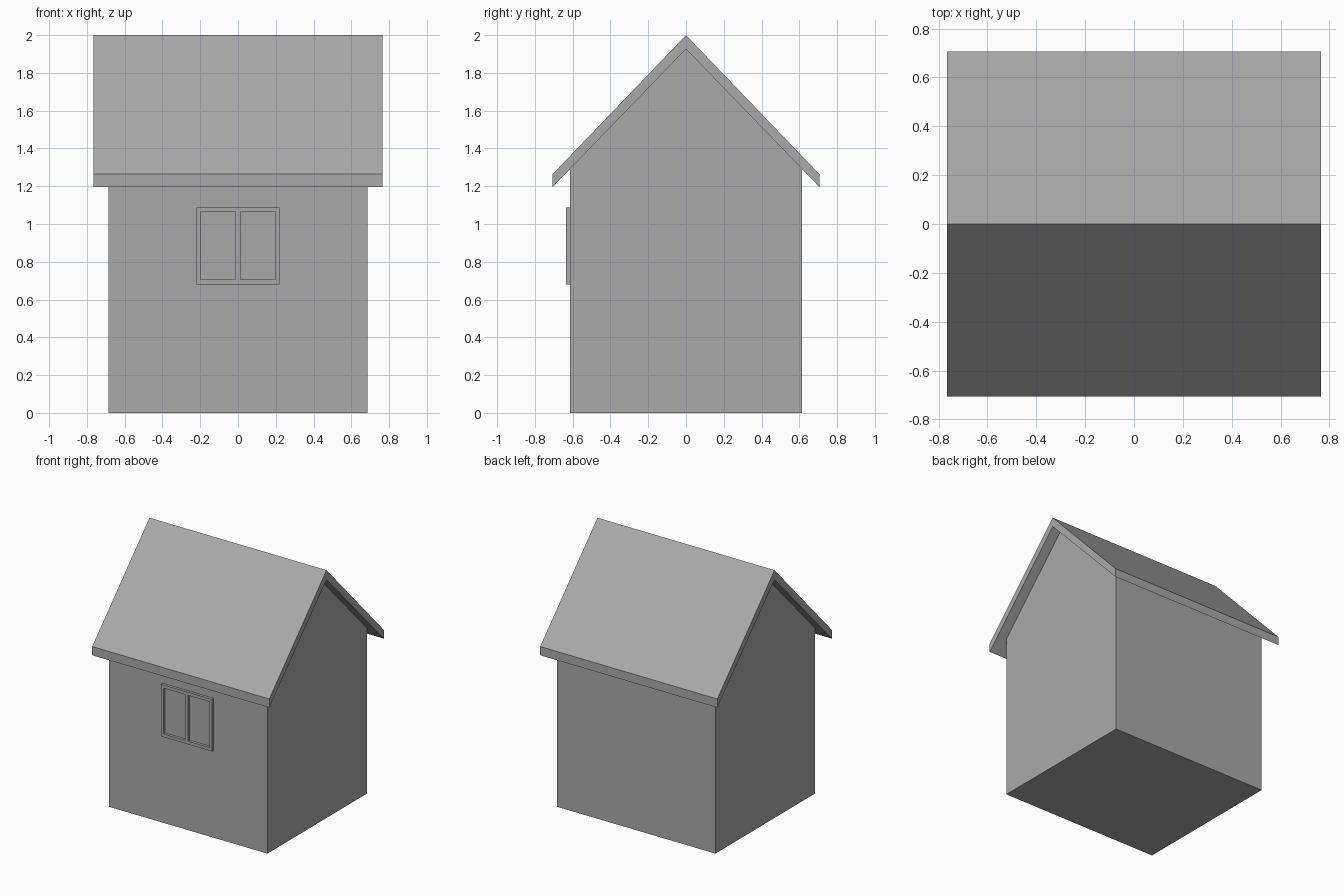
import bpy
import bmesh

cube = bpy.data.objects.get("Cube")
if cube:
    bpy.data.objects.remove(cube, do_unlink=True)

GREY = (0.4, 0.4, 0.4, 1.0)
grey = bpy.data.materials.new("plain grey")
grey.use_nodes = True
grey.diffuse_color = GREY
grey.node_tree.nodes["Principled BSDF"].inputs["Base Color"].default_value = GREY


def finish(name, bm):
    bmesh.ops.recalc_face_normals(bm, faces=bm.faces)
    mesh = bpy.data.meshes.new(name)
    bm.to_mesh(mesh)
    bm.free()
    mesh.materials.append(grey)
    obj = bpy.data.objects.new(name, mesh)
    bpy.context.collection.objects.link(obj)
    return obj


def extrude_along_x(name, profile, half_length):
    """Sweep a closed (y, z) profile from -half_length to +half_length."""
    bm = bmesh.new()
    face = bm.faces.new([bm.verts.new((-half_length, y, z)) for y, z in profile])
    swept = bmesh.ops.extrude_face_region(bm, geom=[face])["geom"]
    verts = [v for v in swept if isinstance(v, bmesh.types.BMVert)]
    bmesh.ops.translate(bm, verts=verts, vec=(2 * half_length, 0, 0))
    return finish(name, bm)


# Main dimensions
WALL_X, WALL_Y = 0.685, 0.615
ROOF_X, EAVE_Y = 0.765, 0.706
RIDGE, RIDGE_UNDER = 2.0, 1.926
EAVE_TOP, EAVE_UNDER = 1.264, 1.196
wall_top = RIDGE_UNDER - WALL_Y * (RIDGE_UNDER - EAVE_UNDER) / EAVE_Y

# Walls with gable ends reaching the underside of the roof
extrude_along_x("house_walls", [
    (-WALL_Y, 0), (WALL_Y, 0), (WALL_Y, wall_top),
    (0, RIDGE_UNDER), (-WALL_Y, wall_top)], WALL_X)

# Gabled roof slab with vertical eave faces
extrude_along_x("gable_roof", [
    (-EAVE_Y, EAVE_UNDER), (0, RIDGE_UNDER), (EAVE_Y, EAVE_UNDER),
    (EAVE_Y, EAVE_TOP), (0, RIDGE), (-EAVE_Y, EAVE_TOP)], ROOF_X)

# Window frame: a grid of cells with the two pane openings left out
xs = [-0.22, -0.198, -0.012, 0.012, 0.198, 0.22]
zs = [0.681, 0.706, 1.063, 1.088]
FRAME_DEPTH = 0.02
bm = bmesh.new()
grid = [[bm.verts.new((x, -WALL_Y, z)) for z in zs] for x in xs]
for i in range(len(xs) - 1):
    for j in range(len(zs) - 1):
        if j == 1 and i in (1, 3):
            continue
        bm.faces.new((grid[i][j], grid[i + 1][j], grid[i + 1][j + 1], grid[i][j + 1]))
swept = bmesh.ops.extrude_face_region(bm, geom=bm.faces[:], use_keep_orig=True)["geom"]
bmesh.ops.translate(bm, vec=(0, -FRAME_DEPTH, 0),
                    verts=[v for v in swept if isinstance(v, bmesh.types.BMVert)])
finish("window_frame", bm)
